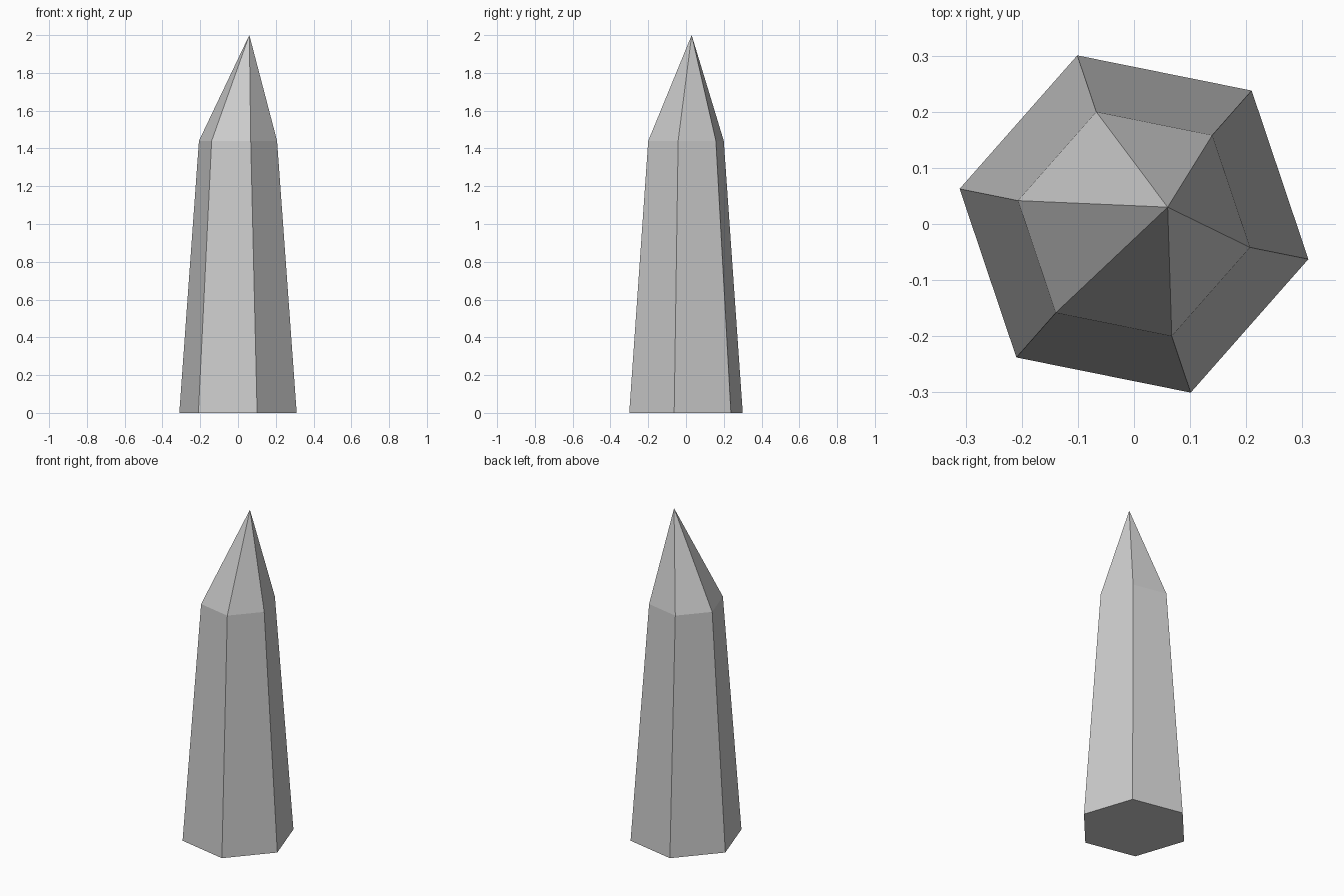
import bpy, bmesh
from math import cos, sin, radians

if "Cube" in bpy.data.objects:
    bpy.data.objects.remove(bpy.data.objects["Cube"])

SIDES = 6
TWIST = radians(-11.4)
bm = bmesh.new()


def ring(radius, z):
    step = radians(360 / SIDES)
    return [bm.verts.new((radius * cos(TWIST + i * step),
                          radius * sin(TWIST + i * step), z)) for i in range(SIDES)]


# Tapered shaft and off-centre point
base = ring(0.317, 0)
shoulder = ring(0.211, 1.44)
tip = bm.verts.new((0.06, 0.03, 2))

bm.faces.new(base[::-1])
for i in range(SIDES):
    j = (i + 1) % SIDES
    bm.faces.new((base[i], base[j], shoulder[j], shoulder[i]))
    bm.faces.new((shoulder[i], shoulder[j], tip))

mesh = bpy.data.meshes.new("crystal")
bm.to_mesh(mesh)
bm.free()
bpy.context.collection.objects.link(bpy.data.objects.new("crystal", mesh))
